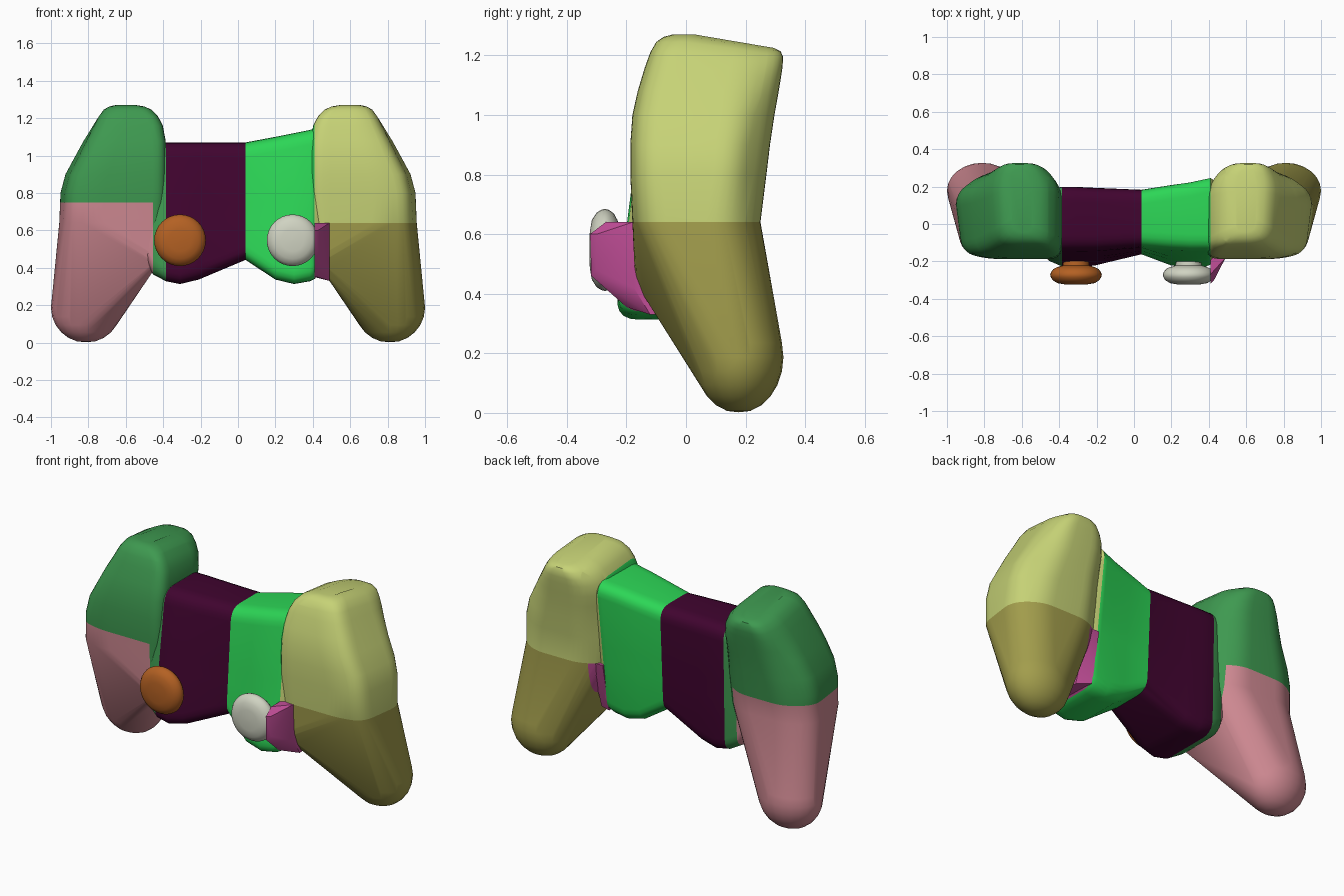
import bpy, bmesh, math
from mathutils import Vector

if "Cube" in bpy.data.objects:
    bpy.data.objects.remove(bpy.data.objects["Cube"], do_unlink=True)


def material(name, rgb):
    lin = [(c / 255 / 12.92) if c < 11 else ((c / 255 + 0.055) / 1.055) ** 2.4 for c in rgb]
    m = bpy.data.materials.new(name)
    m.use_nodes = True
    m.diffuse_color = (*lin, 1)
    bsdf = m.node_tree.nodes["Principled BSDF"]
    bsdf.inputs["Base Color"].default_value = (*lin, 1)
    bsdf.inputs["Roughness"].default_value = 0.7
    return m


PURPLE = material("dark purple", (64, 4, 47))
BRIGHT = material("bright green", (44, 214, 86))
GREEN = material("leaf green", (62, 153, 80))
PINK = material("dusty pink", (208, 138, 147))
YELLOW = material("pale lime", (198, 210, 118))
OLIVE = material("olive", (162, 157, 76))
MAGENTA = material("magenta", (194, 78, 152))
ORANGE = material("burnt orange", (180, 97, 35))
WHITE = material("off white", (208, 211, 194))


def rounded(corners, r, seg=5):
    """Round the corners of a 2D polygon with short quadratic curves."""
    pts = []
    n = len(corners)
    for i, c in enumerate(corners):
        c = Vector(c)
        ends = []
        for nb in (corners[i - 1], corners[(i + 1) % n]):
            d = Vector(nb) - c
            ends.append(c + d.normalized() * min(r, d.length * 0.48))
        for k in range(seg + 1):
            t = k / seg
            pts.append(ends[0] * (1 - t) ** 2 + c * 2 * t * (1 - t) + ends[1] * t * t)
    return pts


def loft(rings, cap_start=True):
    bm = bmesh.new()
    loops = [[bm.verts.new(p) for p in ring] for ring in rings]
    n = len(loops[0])
    for a, b in zip(loops, loops[1:]):
        for i in range(n):
            j = (i + 1) % n
            bm.faces.new((a[i], a[j], b[j], b[i]))
    if cap_start:
        bm.faces.new(loops[0])
    bm.faces.new(loops[-1])
    return bm, loops[0]


def finish(name, bm, mats, rule=None, cuts=(), angle=35):
    """Cut along colour borders, colour faces by rule and make the object."""
    for co, no in cuts:
        bmesh.ops.bisect_plane(bm, geom=bm.verts[:] + bm.edges[:] + bm.faces[:],
                               plane_co=co, plane_no=no, dist=1e-5)
    bmesh.ops.recalc_face_normals(bm, faces=bm.faces[:])
    if rule:
        for f in bm.faces:
            f.material_index = mats.index(rule(f.calc_center_median()))
    me = bpy.data.meshes.new(name)
    bm.to_mesh(me)
    bm.free()
    for m in mats:
        me.materials.append(m)
    ob = bpy.data.objects.new(name, me)
    bpy.context.collection.objects.link(ob)
    bpy.ops.object.select_all(action="DESELECT")
    ob.select_set(True)
    bpy.context.view_layer.objects.active = ob
    bpy.ops.object.shade_smooth_by_angle(angle=math.radians(angle))
    return ob


# Upper side lobes: z, inner x, outer x, back outer x, front y, back y, rounding
LOBE = [
    (0.64, 0.39, 0.965, 0.84, -0.18, 0.25, 0.08),
    (0.80, 0.385, 0.957, 0.81, -0.187, 0.27, 0.07),
    (0.90, 0.385, 0.93, 0.78, -0.187, 0.282, 0.07),
    (1.00, 0.385, 0.875, 0.75, -0.18, 0.297, 0.07),
    (1.08, 0.387, 0.835, 0.74, -0.162, 0.308, 0.07),
    (1.16, 0.402, 0.79, 0.73, -0.138, 0.318, 0.07),
    (1.21, 0.428, 0.762, 0.715, -0.12, 0.324, 0.06),
    (1.245, 0.462, 0.733, 0.70, -0.10, 0.326, 0.06),
    (1.262, 0.50, 0.70, 0.68, -0.075, 0.318, 0.05),
    (1.27, 0.545, 0.66, 0.65, -0.045, 0.295, 0.04),
]


def lobe(side):
    rings = []
    for z, xi, xo, xb, yf, yb, r in LOBE:
        w, d = xo - xi, yb - yf
        outline = [(xi, yf), (xo - 0.3 * w, yf), (xo - 0.07 * w, yf + 0.035), (xo, yf + 0.76 * d),
                   (xb, yb), (xi + 0.22 * w, yb), (xi, yb - 0.24 * d)]
        slope = 0.17 * min(1, max(0, (z - 1.0) / 0.2))
        rings.append([(side * p.x, p.y, z - slope * max(0, p.y - 0.03))
                      for p in rounded(outline, r)])
    bm, rim = loft(rings, cap_start=False)
    # Grip: skin stretched from the lobe's rim over an inner corner and a round tip
    pts = [(0.445, -0.165, 0.43), (0.455, -0.13, 0.38), (0.45, -0.172, 0.47)]
    for i in range(1, 12):
        a = math.pi * i / 12
        for k in range(24):
            b = math.tau * k / 24
            pts.append((0.812 + 0.188 * math.sin(a) * math.cos(b),
                        0.177 + 0.15 * math.sin(a) * math.sin(b), 0.187 - 0.187 * math.cos(a)))
    pts.append((0.812, 0.177, 0.002))
    skin = rim + [bm.verts.new((side * x, y, z)) for x, y, z in pts]
    bmesh.ops.convex_hull(bm, input=skin)
    rim = set(rim)
    inner = [f for f in bm.faces if all(v in rim for v in f.verts)]
    bmesh.ops.delete(bm, geom=inner, context="FACES_ONLY")
    bmesh.ops.delete(bm, geom=[v for v in bm.verts if not v.link_faces], context="VERTS")
    bmesh.ops.delete(bm, geom=[e for e in bm.edges if not e.link_faces], context="EDGES")
    return bm


def left_colour(c):
    if c.x < 0.408:
        return BRIGHT
    if c.z > 0.64:
        return YELLOW
    return OLIVE if c.x > 0.49 else MAGENTA


finish("left_lobe", lobe(1), [YELLOW, OLIVE, MAGENTA, BRIGHT], left_colour,
       [((0, 0, 0.64), (0, 0, 1)), ((0.49, 0, 0), (1, 0, 0)), ((0.408, 0, 0), (1, 0, 0))])
finish("right_lobe", lobe(-1), [GREEN, PINK],
       lambda c: PINK if c.z < 0.75 and c.x < -0.455 else GREEN,
       [((0, 0, 0.75), (0, 0, 1)), ((-0.455, 0, 0), (1, 0, 0))])

# Bridge: x, bottom z, top z, front y at top, front y at bottom, back y at top, back y at bottom
BRIDGE = [
    (-0.50, 0.45, 1.03, -0.12, -0.16, 0.17, 0.14),
    (-0.455, 0.365, 1.06, -0.13, -0.205, 0.19, 0.17),
    (-0.385, 0.328, 1.07, -0.135, -0.237, 0.20, 0.185),
    (-0.31, 0.313, 1.07, -0.135, -0.24, 0.20, 0.185),
    (-0.21, 0.337, 1.07, -0.135, -0.232, 0.195, 0.18),
    (0.04, 0.442, 1.07, -0.12, -0.168, 0.187, 0.155),
    (0.20, 0.337, 1.10, -0.13, -0.232, 0.215, 0.15),
    (0.30, 0.313, 1.12, -0.135, -0.24, 0.23, 0.15),
    (0.385, 0.328, 1.137, -0.135, -0.237, 0.25, 0.15),
    (0.41, 0.34, 1.145, -0.135, -0.225, 0.255, 0.15),
    (0.46, 0.40, 1.08, -0.12, -0.17, 0.22, 0.14),
]
sections = []
for x, zb, zt, ft, fb, bt, bb in BRIDGE:
    profile = [(fb, zb), (bb, zb), (bt, zt), (ft, zt)]
    sections.append([(x, p.x, p.y) for p in rounded(profile, 0.08)])


def bridge_colour(c):
    if c.x < -0.385:
        return PINK if c.x < -0.455 and c.z < 0.75 else GREEN
    if c.x < 0.04:
        return PURPLE
    if c.x < 0.41:
        return BRIGHT
    return YELLOW if c.z > 0.64 else MAGENTA


finish("bridge", loft(sections)[0], [GREEN, PINK, PURPLE, BRIGHT, YELLOW, MAGENTA], bridge_colour,
       [((0, 0, 0.64), (0, 0, 1)), ((0, 0, 0.75), (0, 0, 1))])

# Wedge between the left thumb pad and the left grip
wedge = bmesh.new()
for p in [(0.408, -0.27, 0.64), (0.408, -0.322, 0.60), (0.408, -0.318, 0.46), (0.408, -0.2, 0.355),
          (0.428, -0.30, 0.60), (0.428, -0.30, 0.48), (0.49, -0.18, 0.64), (0.49, -0.175, 0.42),
          (0.49, -0.12, 0.33), (0.408, 0.14, 0.35), (0.408, 0.2, 0.64), (0.485, 0.2, 0.64),
          (0.485, 0.1, 0.34)]:
    wedge.verts.new(p)
bmesh.ops.convex_hull(wedge, input=wedge.verts[:])
finish("left_wedge", wedge, [MAGENTA])

# Thumb pads: flattened discs on short stems, turned around the y axis
PAD = [(0.001, -0.052), (0.06, -0.051), (0.10, -0.044), (0.125, -0.028), (0.135, -0.012),
       (0.138, 0.0), (0.134, 0.014), (0.122, 0.03), (0.10, 0.042), (0.07, 0.05), (0.065, 0.1)]
for name, x, mat in (("right_thumb_pad", -0.31, ORANGE), ("left_thumb_pad", 0.292, WHITE)):
    rings = [[(x + r * math.cos(i * math.tau / 32), -0.272 + y, 0.547 + r * math.sin(i * math.tau / 32))
              for i in range(32)] for r, y in PAD]
    finish(name, loft(rings)[0], [mat], angle=45)
